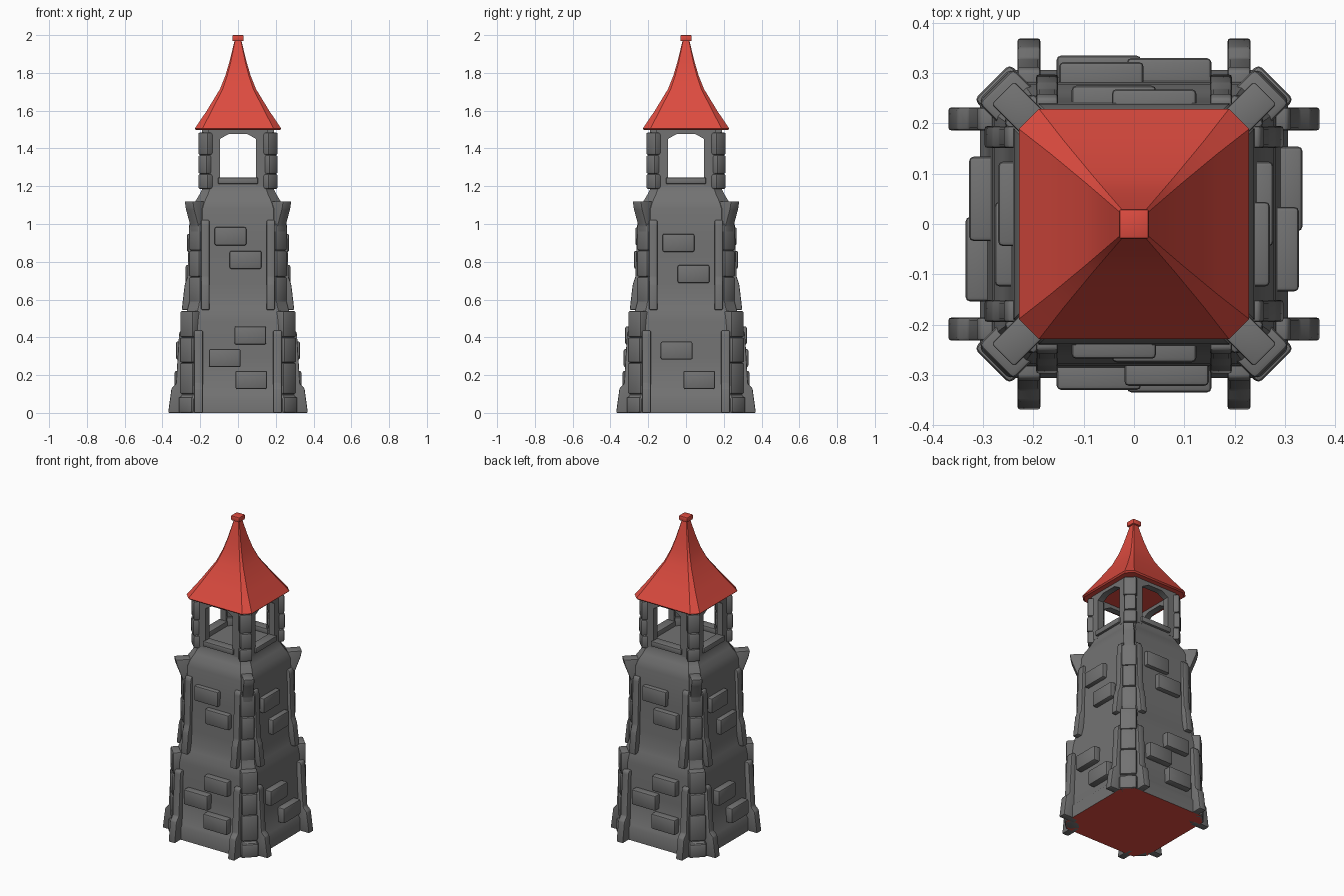
import bpy, bmesh
from math import radians
from mathutils import Matrix, Vector

if "Cube" in bpy.data.objects:
    bpy.data.objects.remove(bpy.data.objects["Cube"])

red = bpy.data.materials.new("roof_red")
red.diffuse_color = (0.72, 0.07, 0.05, 1)
red.use_nodes = True
red.node_tree.nodes["Principled BSDF"].inputs["Base Color"].default_value = red.diffuse_color
grey = bpy.data.materials.new("stone_grey")
grey.diffuse_color = (0.17, 0.17, 0.17, 1)
grey.use_nodes = True
grey.node_tree.nodes["Principled BSDF"].inputs["Base Color"].default_value = grey.diffuse_color


def finish(name, bm, mats=(grey,)):
    bmesh.ops.recalc_face_normals(bm, faces=bm.faces[:])
    me = bpy.data.meshes.new(name)
    bm.to_mesh(me)
    bm.free()
    ob = bpy.data.objects.new(name, me)
    bpy.context.collection.objects.link(ob)
    for m in mats:
        me.materials.append(m)
    return ob


def prism(bm, pts, push, angle=0, bevel=0.006):
    """Extrude polygon pts along push, then turn it about z (front = 0)."""
    vs = [bm.verts.new(p) for p in pts]
    f = bm.faces.new(vs)
    ext = bmesh.ops.extrude_face_region(bm, geom=[f], use_keep_orig=True)["geom"]
    top = [v for v in ext if isinstance(v, bmesh.types.BMVert)]
    bmesh.ops.translate(bm, verts=top, vec=Vector(push))
    allv = vs + top
    bmesh.ops.rotate(bm, verts=allv, cent=(0, 0, 0),
                     matrix=Matrix.Rotation(radians(angle), 3, 'Z'))
    if bevel:
        s = set(allv)
        faces = list({fc for v in allv for fc in v.link_faces})
        bmesh.ops.recalc_face_normals(bm, faces=faces)
        edges = list({e for v in s for e in v.link_edges})
        bmesh.ops.bevel(bm, geom=edges, offset=bevel, segments=2, profile=0.5,
                        affect='EDGES', clamp_overlap=True)


def block(bm, x, w, z0, z1, r0, r1, angle=0, bevel=0.009):
    """Bevelled stone reaching from radius r0 out to r1."""
    prism(bm, [(x - w/2, -r0, z0), (x + w/2, -r0, z0),
               (x + w/2, -r0, z1), (x - w/2, -r0, z1)], (0, r0 - r1, 0), angle, bevel)


def fin(bm, x, w, profile, angle, bevel=0.006):
    """Side profile (radius, z) given a width."""
    prism(bm, [(x - w/2, -r, z) for r, z in profile], (w, 0, 0), angle, bevel)


def loft(bm, rings):
    """Stack chamfered squares (half width, chamfer, z)."""
    prev = None
    for h, c, z in rings:
        k = h - c
        ring = [bm.verts.new((x, y, z)) for x, y in
                ((-k, -h), (k, -h), (h, -k), (h, k), (k, h), (-k, h), (-h, k), (-h, -k))]
        if prev:
            for i in range(8):
                j = (i + 1) % 8
                bm.faces.new((prev[i], prev[j], ring[j], ring[i]))
        else:
            bm.faces.new(ring[::-1]).material_index = 1
        prev = ring
    bm.faces.new(prev)


# tower body with plinth, two tiers and shoulder
bm = bmesh.new()
loft(bm, [(.306, .06, 0), (.306, .06, .08), (.296, .06, .095), (.288, .06, .3),
          (.282, .06, .48), (.277, .058, .52), (.264, .055, .56), (.254, .052, .60),
          (.247, .05, .68), (.242, .05, .9), (.238, .05, 1.08), (.226, .05, 1.12),
          (.205, .045, 1.155), (.19, .04, 1.185), (.188, .04, 1.215)])
finish("tower_body", bm, (grey, red))

# corner stones: (outer radius, width, seams)
columns = [(.40, .10, (0, .085)), (.389, .098, (.10, .265, .40, .54)),
           (.327, .086, (.58, .72, .86, 1.0)), (.266, .076, (1.185, 1.265, 1.365, 1.485))]
bm = bmesh.new()
for a in range(45, 360, 90):
    for r, w, zs in columns:
        for i, (z0, z1) in enumerate(zip(zs, zs[1:])):
            block(bm, 0, w - .008 * (i % 2), z0, z1, r - .09, r + .004 * (i % 2), a, .011)
finish("corner_stones", bm)

# flared corbels on the corners
bm = bmesh.new()
for a in range(45, 360, 90):
    fin(bm, 0, .064, [(.25, 1.12), (.25, .88), (.325, .90), (.328, .99),
                      (.362, 1.08), (.37, 1.12)], a)
finish("corner_corbels", bm)

# paired buttress fins on both tiers
low = [(.26, 0), (.37, 0), (.352, .13), (.328, .155), (.312, .42), (.305, .435), (.26, .435)]
high = [(.22, .545), (.298, .545), (.282, .68), (.268, .72), (.258, 1.0), (.25, 1.02), (.22, 1.02)]
bm = bmesh.new()
for a in range(0, 360, 90):
    for s in (-1, 1):
        fin(bm, s * .209, .046, low, a)
        fin(bm, s * .173, .044, high, a)
finish("buttress_fins", bm)

# raised wall stones: (sideways, height, outer radius)
front = [(-.04, .935, .268), (.04, .81, .275), (.065, .41, .322), (-.07, .29, .33), (.07, .175, .335)]
side = [(-.04, .90, .27), (.04, .735, .277), (-.05, .33, .328), (.07, .175, .335)]
bm = bmesh.new()
for a in (0, 180):
    for stones, turn in ((front, a), (side, a + 90)):
        for x, z, r in stones:
            block(bm, x, .168, z - .048, z + .048, r - .06, r, turn)
finish("wall_stones", bm)

# belfry walls with shallow arched openings
arch = [(-.155, 1.2), (-.096, 1.2), (-.096, 1.45), (-.05, 1.476), (.05, 1.476),
        (.096, 1.45), (.096, 1.2), (.155, 1.2), (.155, 1.505), (-.155, 1.505)]
bm = bmesh.new()
for a in range(0, 360, 90):
    prism(bm, [(x, -.19, z) for x, z in arch], (0, .04, 0), a, 0)
finish("belfry_walls", bm)

# window sills
bm = bmesh.new()
for a in range(0, 360, 90):
    block(bm, 0, .212, 1.212, 1.246, .145, .203, a, .005)
finish("window_sills", bm)

# flared roof and its cap
bm = bmesh.new()
loft(bm, [(.222, .04, 1.497), (.229, .04, 1.505), (.165, .026, 1.60), (.095, .014, 1.715),
          (.067, .01, 1.785), (.045, .007, 1.86), (.017, .003, 1.975)])
finish("roof", bm, (red, red))
bm = bmesh.new()
block(bm, 0, .06, 1.968, 2.0, -.03, .03, 0, .006)
finish("roof_cap", bm, (red,))

for ob in bpy.data.objects:
    ob.select_set(True)
    bpy.context.view_layer.objects.active = ob
bpy.ops.object.shade_smooth_by_angle(angle=radians(35))
